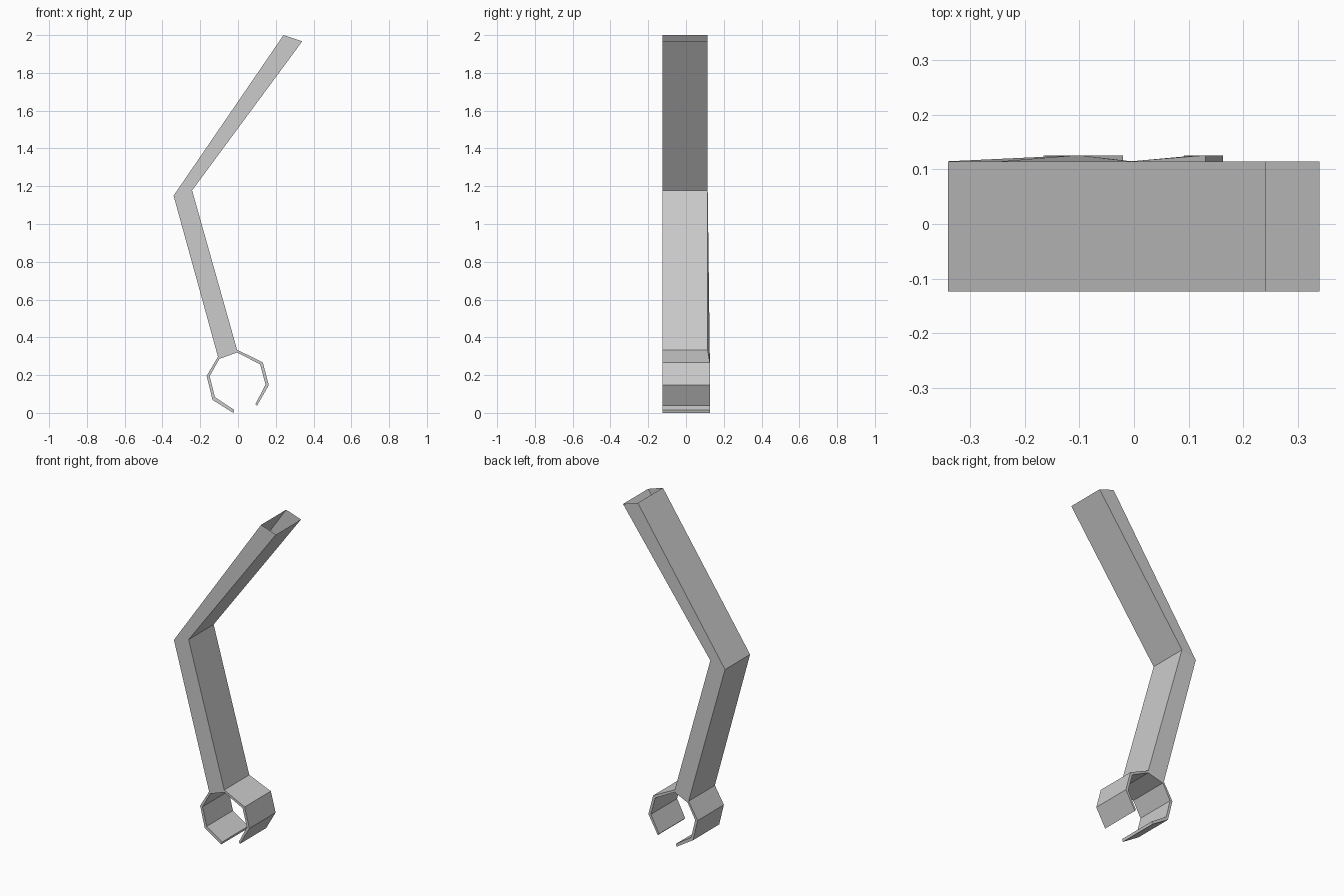
import bpy, bmesh

if "Cube" in bpy.data.objects:
    bpy.data.objects.remove(bpy.data.objects["Cube"])

FRONT, BACK, BACK_ARM = -0.124, 0.126, 0.115

# Front-view (x, z) pairs: clamp ring as (outer, inner), from left tip to right tip
ring = [((-0.025, 0.0), (-0.02, 0.016)),
        ((-0.135, 0.069), (-0.122, 0.083)),
        ((-0.166, 0.196), (-0.150, 0.194)),
        ((-0.106, 0.297), (-0.099, 0.286)),   # left foot of arm
        ((-0.005, 0.334), (-0.005, 0.320)),   # right foot of arm
        ((0.131, 0.268), (0.117, 0.257)),
        ((0.163, 0.147), (0.146, 0.150)),
        ((0.100, 0.037), (0.092, 0.046))]
# Arm as (left, right), from the ring to the open top end
arm = [(ring[3][0], ring[4][0]),
       ((-0.341, 1.150), (-0.243, 1.178)),
       ((0.241, 2.0), (0.340, 1.967))]

bm = bmesh.new()
cache = {}


def edge(p):
    """Front and back vertex of one profile point."""
    if p not in cache:
        shallow = p[1] > 1 or p in ring[4]
        back = BACK_ARM if shallow else BACK
        cache[p] = [bm.verts.new((p[0], y, p[1])) for y in (FRONT, back)]
    return cache[p]


def wall(p, q):
    (a, b), (c, d) = edge(p), edge(q)
    bm.faces.new((a, c, d, b))


def caps(p, q, r, s):
    for side in (0, 1):
        bm.faces.new([edge(v)[side] for v in (p, q, r, s)])


# Clamp ring; its outer wall is open where the hollow arm joins
for i in range(len(ring) - 1):
    (o1, i1), (o2, i2) = ring[i], ring[i + 1]
    if i != 3:
        wall(o1, o2)
    wall(i1, i2)
    caps(o1, o2, i2, i1)
wall(*ring[0])
wall(*ring[-1])

# Hollow bent arm, open at the top
for (l1, r1), (l2, r2) in zip(arm, arm[1:]):
    wall(l1, l2)
    wall(r1, r2)
    caps(l1, l2, r2, r1)

bmesh.ops.recalc_face_normals(bm, faces=bm.faces)
mesh = bpy.data.meshes.new("arm_with_clamp")
bm.to_mesh(mesh)
bm.free()
bpy.context.collection.objects.link(bpy.data.objects.new("arm_with_clamp", mesh))
